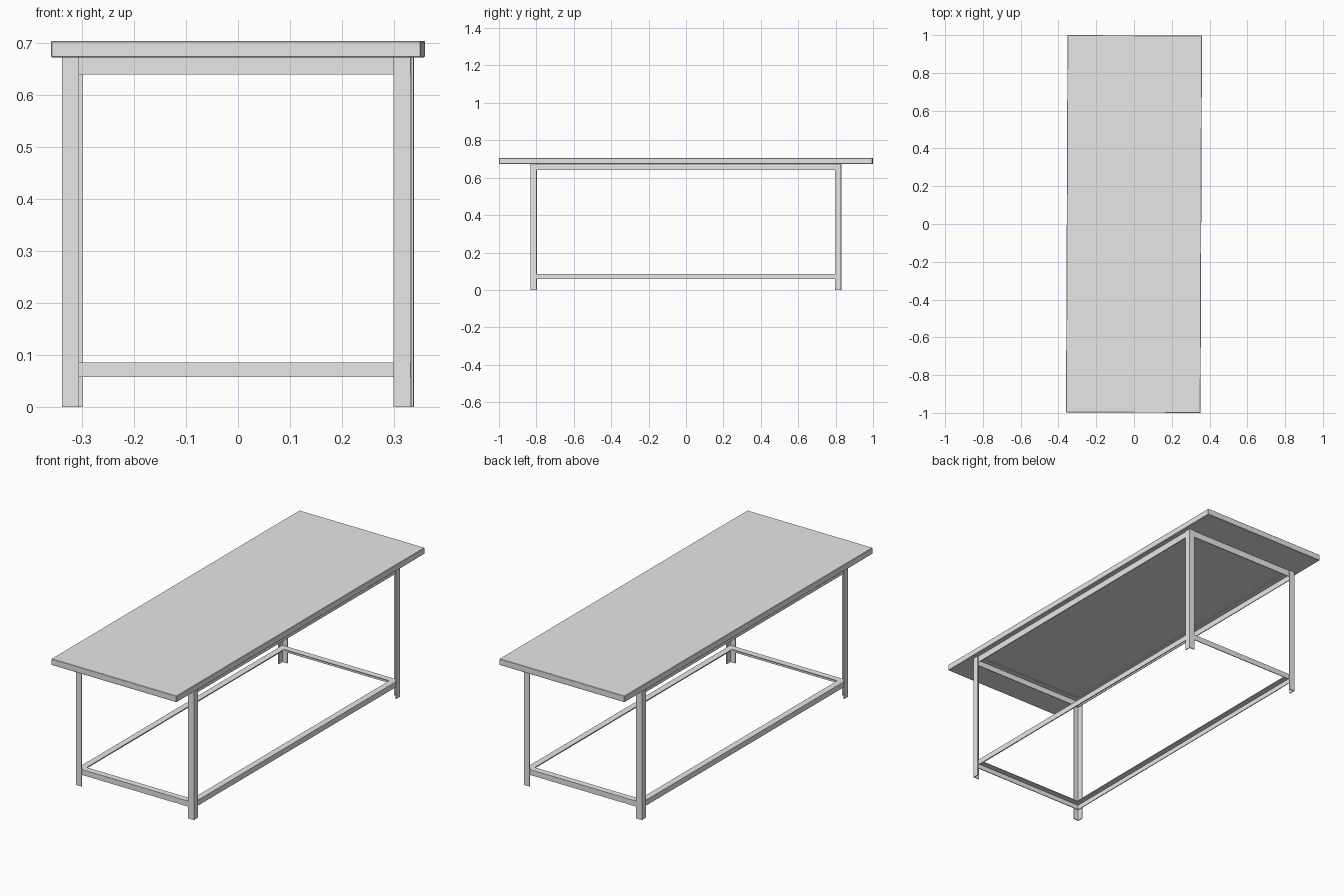
import bpy
import bmesh
from mathutils import Matrix, Vector

cube = bpy.data.objects.get("Cube")
if cube:
    bpy.data.objects.remove(cube, do_unlink=True)

grey = bpy.data.materials.new("plain grey")
grey.use_nodes = True
colour = (0.8, 0.8, 0.8, 1)
grey.diffuse_color = colour
grey.node_tree.nodes["Principled BSDF"].inputs["Base Color"].default_value = colour

# Overall sizes
TOP_X, TOP_Y, TOP_Z, TOP_BASE = 0.356, 0.9986, 0.705, 0.673
LEG_X, LEG_Y = 0.335, 0.83
FLANGE, STEEL = 0.032, 0.004
SKEW = Matrix.Rotation(-0.004, 4, "Z")   # the table stands very slightly turned


def finish(name, bm):
    bmesh.ops.recalc_face_normals(bm, faces=bm.faces)
    bm.transform(SKEW)
    mesh = bpy.data.meshes.new(name)
    bm.to_mesh(mesh)
    bm.free()
    mesh.materials.append(grey)
    obj = bpy.data.objects.new(name, mesh)
    bpy.context.collection.objects.link(obj)
    return obj


def angle_iron(name, corner, along, side_a, side_b, width_a, width_b):
    """L-section bar: starts at corner, runs along, flanges go to side_a and side_b."""
    corner, along, a, b = (Vector(v) for v in (corner, along, side_a, side_b))
    t = STEEL
    profile = [(0, 0), (width_a, 0), (width_a, t), (t, t), (t, width_b), (0, width_b)]
    bm = bmesh.new()
    face = bm.faces.new([bm.verts.new(corner + a * u + b * v) for u, v in profile])
    new = bmesh.ops.extrude_face_region(bm, geom=[face])["geom"]
    bmesh.ops.translate(bm, vec=along, verts=[g for g in new if isinstance(g, bmesh.types.BMVert)])
    return finish(name, bm)


# Table top with slightly softened edges
bm = bmesh.new()
bmesh.ops.create_cube(bm, size=1)
bmesh.ops.scale(bm, vec=(2 * TOP_X, 2 * TOP_Y, TOP_Z - TOP_BASE), verts=bm.verts)
bmesh.ops.translate(bm, vec=(0, 0, (TOP_Z + TOP_BASE) / 2), verts=bm.verts)
top = finish("table_top", bm)
bevel = top.modifiers.new("edge", "BEVEL")
bevel.width = 0.002
bevel.segments = 1

# Four angle-iron legs, corners facing outwards
for sx, side in ((-1, "right"), (1, "left")):
    for sy, end in ((-1, "front"), (1, "back")):
        angle_iron(f"{end}_{side}_leg", (sx * LEG_X, sy * LEG_Y, 0), (0, 0, TOP_BASE),
                   (-sx, 0, 0), (0, -sy, 0), FLANGE, FLANGE)

# Aprons under the top and stretchers near the floor, fitted inside the legs
x, y = LEG_X - STEEL, LEG_Y - STEEL
for part, z, drop in (("apron", TOP_BASE, 0.033), ("stretcher", 0.086, 0.028)):
    for s, end, side in ((-1, "front", "right"), (1, "back", "left")):
        angle_iron(f"{end}_{part}", (-x, s * y, z), (2 * x, 0, 0),
                   (0, -s, 0), (0, 0, -1), FLANGE, drop)
        angle_iron(f"{side}_{part}", (s * x, -y, z), (0, 2 * y, 0),
                   (-s, 0, 0), (0, 0, -1), FLANGE, drop)
